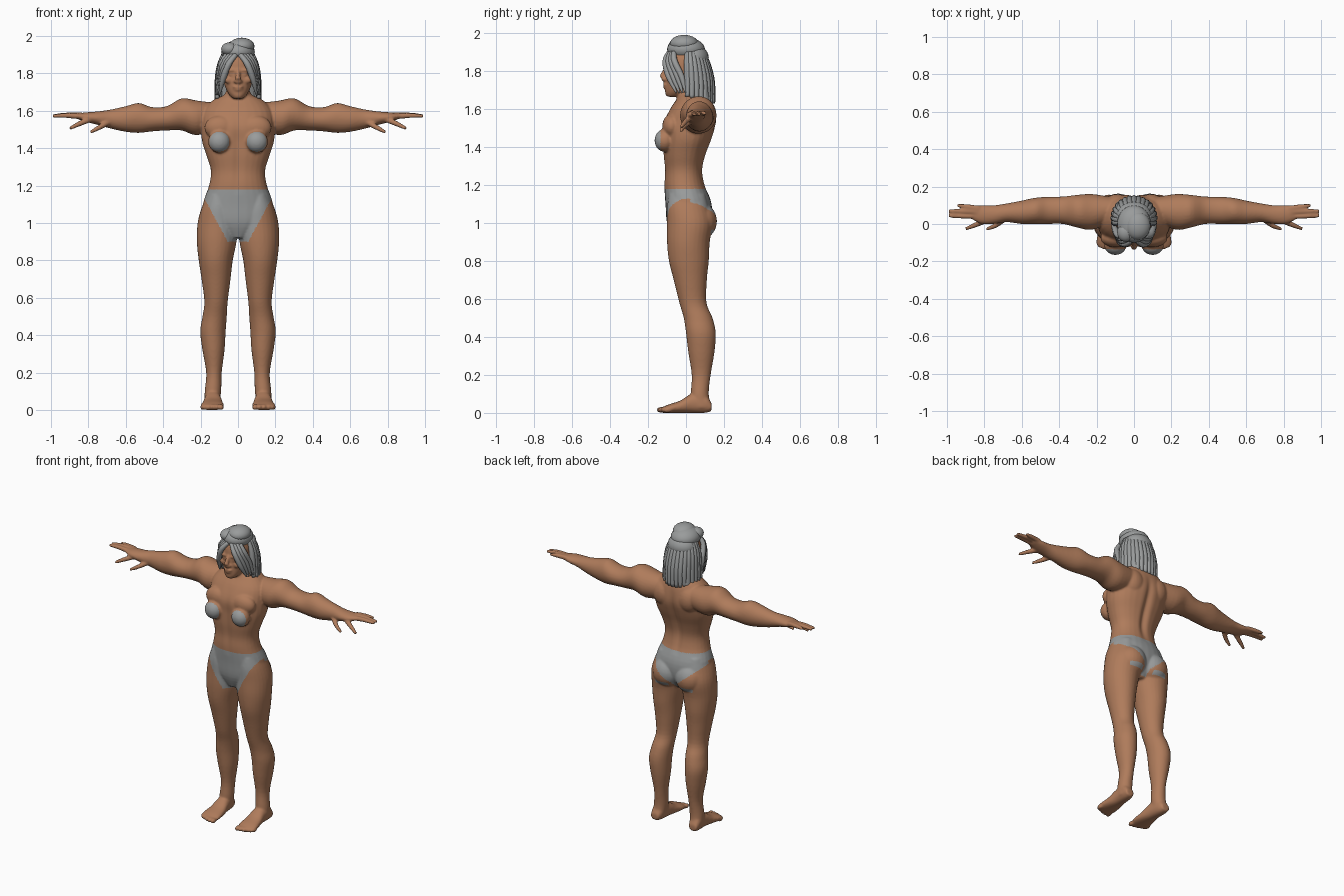
import bpy, bmesh, math
from mathutils import Vector, Matrix

cube = bpy.data.objects.get("Cube")
if cube:
    bpy.data.objects.remove(cube)


def material(name, colour):
    m = bpy.data.materials.new(name)
    m.use_nodes = True
    m.diffuse_color = colour
    bsdf = m.node_tree.nodes["Principled BSDF"]
    bsdf.inputs["Base Color"].default_value = colour
    bsdf.inputs["Roughness"].default_value = 0.8
    return m


SKIN = material("warm skin", (0.43, 0.2, 0.105, 1))
GREY = material("soft grey", (0.32, 0.33, 0.33, 1))


def bridge(bm, rings):
    """Join rings of points into a closed, capped skin."""
    rings = [[bm.verts.new(p) for p in ring] for ring in rings]
    n = len(rings[0])
    for a, b in zip(rings, rings[1:]):
        for i in range(n):
            j = (i + 1) % n
            bm.faces.new((a[i], a[j], b[j], b[i]))
    bm.faces.new(rings[0][::-1])
    bm.faces.new(rings[-1])


def spline(rows, steps=4):
    """Smooth the rows with a Catmull-Rom curve."""
    rows = [Vector(r) for r in rows]
    out = []
    for i in range(len(rows) - 1):
        a, b = rows[max(i - 1, 0)], rows[i]
        c, d = rows[i + 1], rows[min(i + 2, len(rows) - 1)]
        for k in range(steps):
            t = k / steps
            out.append(b + (c - a) * t / 2 + (a * 2 - b * 5 + c * 4 - d) * t * t / 2
                       + (b * 3 - a - c * 3 + d) * t ** 3 / 2)
    return out + [rows[-1]]


def loft(bm, axis, rows, side=1, square=0.9, n=28):
    """Rows hold a position on the axis, then low and high limits of the other two."""
    rings = []
    for t, a0, a1, b0, b1 in spline(rows):
        ring = []
        for i in range(n):
            w = math.tau * i / n
            u, v = (math.copysign(abs(f) ** square, f) for f in (math.cos(w), math.sin(w)))
            p = [(a0 + a1 + (a1 - a0) * u) / 2, (b0 + b1 + (b1 - b0) * v) / 2]
            p.insert("xyz".index(axis), t)
            ring.append((p[0] * side, p[1], p[2]))
        rings.append(ring)
    bridge(bm, rings)


def tube(bm, points, radii, side=1, n=10):
    """Tapered tube along a smoothed path."""
    path = spline([(*p, r) for p, r in zip(points, radii)])
    centres = [Vector((p[0] * side, p[1], p[2])) for p in path]
    rings = []
    for i, c in enumerate(centres):
        d = centres[min(i + 1, len(centres) - 1)] - centres[max(i - 1, 0)]
        turn = d.to_track_quat("Z", "Y").to_matrix()
        rings.append([c + turn @ Vector((math.cos(w), math.sin(w), 0)) * path[i][3]
                      for w in (math.tau * k / n for k in range(n))])
    bridge(bm, rings)


def ball(bm, centre, size, side=1):
    x, y, z = centre
    place = Matrix.Translation((x * side, y, z)) @ Matrix.Diagonal((*size, 1))
    bmesh.ops.create_uvsphere(bm, u_segments=24, v_segments=14, radius=1, matrix=place)


def finish(bm, name, mats):
    bmesh.ops.recalc_face_normals(bm, faces=bm.faces)
    mesh = bpy.data.meshes.new(name)
    bm.to_mesh(mesh)
    bm.free()
    for m in mats:
        mesh.materials.append(m)
    obj = bpy.data.objects.new(name, mesh)
    bpy.context.collection.objects.link(obj)
    mesh.shade_smooth()
    return obj


# Torso and head
bm = bmesh.new()
torso = [(.92, .05, -.07, .08), (1, .17, -.1, .13), (1.1, .187, -.108, .135),
         (1.2, .155, -.115, .1), (1.28, .145, -.112, .088), (1.36, .168, -.12, .105),
         (1.44, .193, -.122, .135), (1.52, .195, -.122, .157), (1.6, .185, -.085, .15),
         (1.66, .13, -.045, .13), (1.69, .07, -.04, .1), (1.76, .055, -.04, .08)]
head = [(1.665, .025, -.1, -.05), (1.69, .05, -.11, .02), (1.74, .073, -.107, .07),
        (1.8, .084, -.105, .1), (1.86, .084, -.1, .105), (1.92, .065, -.08, .08)]
for rows in (torso, head):
    loft(bm, "z", [(z, -w, w, y0, y1) for z, w, y0, y1 in rows])

# Nose, lips and brow
tube(bm, [(0, -.1, 1.82), (0, -.118, 1.79), (0, -.126, 1.767)], [.01, .013, .016])
ball(bm, (0, -.114, 1.757), (.024, .016, .012))
ball(bm, (0, -.106, 1.728), (.028, .016, .008))
ball(bm, (0, -.104, 1.713), (.025, .015, .008))
ball(bm, (0, -.09, 1.683), (.025, .02, .018))

arm = [(.1, .02, .14, 1.5, 1.64), (.22, -.03, .16, 1.47, 1.655), (.3, -.02, .156, 1.495, 1.667),
       (.38, 0, .147, 1.495, 1.625), (.46, 0, .145, 1.49, 1.62), (.53, 0, .14, 1.482, 1.642),
       (.6, 0, .125, 1.488, 1.625), (.68, .01, .11, 1.505, 1.607), (.75, .0, .1, 1.525, 1.597),
       (.81, .0, .1, 1.54, 1.592), (.86, .02, .095, 1.557, 1.586)]
leg = [(.03, .1, .18, .03, .132), (.1, .09, .178, .025, .12), (.2, .087, .17, .03, .13),
       (.32, .072, .19, .012, .15), (.42, .066, .202, 0, .157), (.5, .06, .19, -.012, .14),
       (.58, .055, .18, -.035, .108), (.7, .04, .195, -.065, .11), (.8, .028, .21, -.09, .12),
       (.9, .008, .22, -.1, .125), (1, 0, .216, -.1, .14), (1.08, .02, .195, -.1, .12),
       (1.15, .05, .165, -.09, .1)]
foot = [(.135, .115, .17, .01, .05), (.1, .1, .178, 0, .1), (.03, .09, .18, 0, .1),
        (-.03, .08, .19, 0, .065), (-.09, .075, .2, 0, .045), (-.125, .085, .19, 0, .03)]
fingers = [((.83, .083, 1.575), (.89, .092, 1.578), (.945, .1, 1.576)),
           ((.83, .064, 1.575), (.91, .068, 1.578), (.99, .07, 1.574)),
           ((.83, .042, 1.568), (.91, .042, 1.575), (.99, .043, 1.572)),
           ((.79, .02, 1.555), (.85, -.006, 1.53), (.9, -.026, 1.505)),
           ((.69, .03, 1.54), (.74, -.008, 1.512), (.79, -.028, 1.485))]
for s in (1, -1):
    loft(bm, "x", arm, s, 1)
    loft(bm, "z", leg, s, 1)
    loft(bm, "y", foot, s)
    for path in fingers:
        tube(bm, path, (.016, .014, .009), s)
    for i in range(5):
        ball(bm, (.091 + i * .024, -.132 + i * i * .0022, .016), (.015, .024, .016), s)
    ball(bm, (.085, .08, 1.01), (.093, .083, .095), s)      # buttock
    ball(bm, (.1, -.112, 1.435), (.06, .054, .06), s)       # breast
    ball(bm, (.095, -.075, 1.51), (.085, .05, .065), s)     # chest muscle
    ball(bm, (.09, .09, 1.55), (.08, .07, .09), s)          # shoulder blade
    ball(bm, (.088, .01, 1.785), (.012, .024, .034), s)     # ear
    ball(bm, (.038, -.09, 1.817), (.032, .02, .01), s)      # brow
    ball(bm, (.037, -.092, 1.795), (.016, .012, .01), s)    # eyelid
    ball(bm, (.05, -.085, 1.765), (.024, .018, .02), s)     # cheek

# Fuse the parts into one skin
body = finish(bm, "body", [SKIN, GREY])
remesh = body.modifiers.new("fuse", "REMESH")
remesh.mode = "VOXEL"
remesh.voxel_size = 0.0065
smooth = body.modifiers.new("soften", "SMOOTH")
smooth.factor, smooth.iterations = 0.5, 5
graph = bpy.context.evaluated_depsgraph_get()
mesh = bpy.data.meshes.new_from_object(body.evaluated_get(graph))
body.modifiers.clear()
body.data = mesh
mesh.materials.clear()
for m in (SKIN, GREY):
    mesh.materials.append(m)

# Spine and belly grooves
for v in mesh.vertices:
    x, y, z = v.co
    if 1.15 < z < 1.62 and abs(x) < .15:
        fade = math.sin((z - 1.15) / .47 * math.pi)
        groove = math.exp(-(x / .022) ** 2) * fade
        v.co.y += -.018 * groove if y > .04 else .008 * groove if y < -.06 else 0


def clothed(p):
    x, y, z = abs(p.x), p.y, p.z
    if (x - .1) ** 2 + (z - 1.435) ** 2 < .053 ** 2 and y < -.1:
        return True
    if y < .02:
        low = .9 if x < .06 else .91 + 1.85 * (x - .06)
    else:
        low = .93 if x < .02 else .95 + .85 * x
    strip = y > .04 and .04 < x < .14 and .94 < z < .965
    return x < .25 and (low < z < 1.18 or strip)


for f in mesh.polygons:
    f.material_index = int(clothed(f.center))
mesh.shade_smooth()

# Hair crown with rolled lobes
bm = bmesh.new()
ball(bm, (0, 0, 1.915), (.09, .1, .062))
ball(bm, (.02, -.01, 1.945), (.068, .075, .046))
ball(bm, (-.045, -.045, 1.93), (.045, .05, .036))
ball(bm, (0, .04, 1.87), (.094, .08, .07))
loft(bm, "z", [(1.64, -.1, .1, .07, .135), (1.72, -.1, .1, .05, .13),
               (1.82, -.092, .092, .02, .115), (1.9, -.08, .08, 0, .1)])
finish(bm, "hair_crown", [GREY])

# Hanging strands around the back
bm = bmesh.new()
count = 17
for i in range(count):
    w = math.radians(-12 + 204 * i / (count - 1))
    c, s = math.cos(w), math.sin(w)
    tube(bm, [(c * .078, .02 + s * .07, 1.9), (c * .1, .025 + s * .09, 1.83),
              (c * .108, .03 + s * .105, 1.74), (c * .115, .03 + s * .112, 1.66 - .03 * s)],
         [.012, .017, .018, .012], n=8)
finish(bm, "hair_strands", [GREY])

# Fringe locks framing the face
bm = bmesh.new()
for s in (1, -1):
    for k in range(4):
        d = k * .016
        tube(bm, [(.012 + d, -.088 + d / 2, 1.9), (.05 + d * .8, -.108 + d, 1.85),
                  (.08 + d / 2, -.09 + d * 1.4, 1.77), (.1 + d / 3, -.05 + d, 1.685)],
             [.013, .017, .016, .005], s, 8)
finish(bm, "fringe_locks", [GREY])
